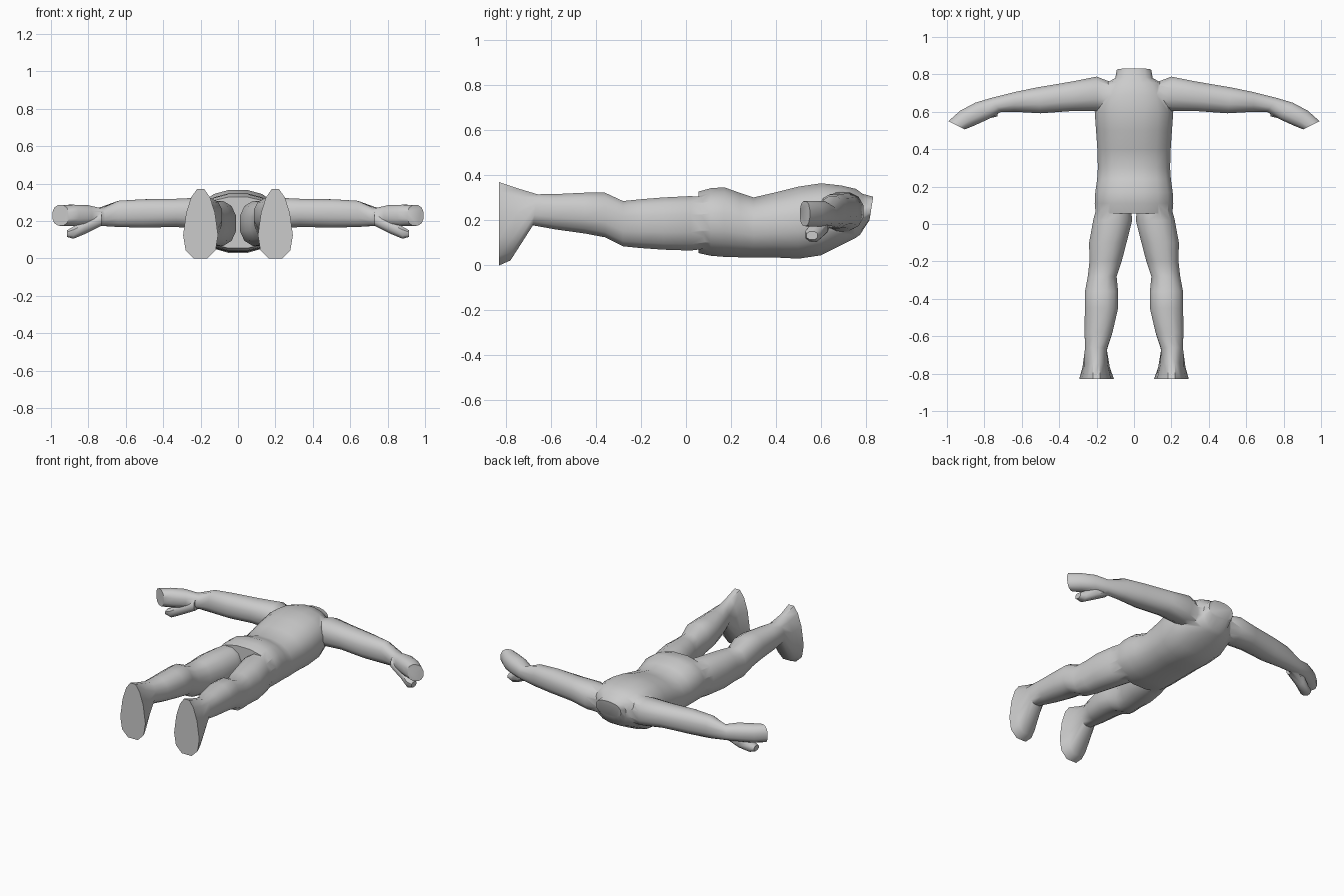
import bpy, bmesh, math

if "Cube" in bpy.data.objects:
    bpy.data.objects.remove(bpy.data.objects["Cube"])


def power(v, e):
    return math.copysign(abs(v) ** e, v)


def loft(name, rings, place, n=12, e=0.85):
    """Skin rings (t0, t1, a0, a1, b0, b1, taper); t tilts from t0 to t1 along axis a."""
    bm = bmesh.new()
    loops = []
    for t0, t1, a0, a1, b0, b1, k in rings:
        loop = []
        for i in range(n):
            ang = 2 * math.pi * (i + 0.5) / n
            s = power(math.cos(ang), e) / power(math.cos(math.pi / n), e)
            c = power(math.sin(ang), e)
            if n % 4 == 0:
                c /= power(math.cos(math.pi / n), e)
            t = (t0 + t1) / 2 + s * (t1 - t0) / 2
            a = (a0 + a1) / 2 + s * (a1 - a0) / 2
            b = (b0 + b1) / 2 + c * (b1 - b0) / 2 * (1 - k * s)
            loop.append(bm.verts.new(place(t, a, b)))
        loops.append(loop)
    for p, q in zip(loops, loops[1:]):
        for i in range(n):
            j = (i + 1) % n
            bm.faces.new((p[i], p[j], q[j], q[i]))
    bm.faces.new(loops[0])
    bm.faces.new(loops[-1])
    bmesh.ops.recalc_face_normals(bm, faces=bm.faces)
    me = bpy.data.meshes.new(name)
    bm.to_mesh(me)
    bm.free()
    ob = bpy.data.objects.new(name, me)
    bpy.context.collection.objects.link(ob)
    return ob


# Torso and neck stub, lying face down: y, low z, high z, half width
torso = [(.055, .055, .055, .328, .205), (.11, .11, .043, .343, .21),
         (.17, .17, .038, .347, .207), (.24, .24, .036, .322, .197),
         (.3, .3, .035, .302, .193), (.4, .4, .035, .325, .196),
         (.5, .5, .03, .35, .203), (.6, .6, .045, .365, .21),
         (.69, .69, .09, .355, .195), (.75, .755, .12, .34, .15),
         (.772, .785, .135, .318, .1), (.815, .832, .2, .305, .092)]
body = loft("body", [(t0, t1, a, b, -w, w, 0) for t0, t1, a, b, w in torso],
            lambda t, a, b: (b, t, a), n=16)

# Leg and foot: y at low/high z, low z, high z, inner x, outer x, taper
leg = [(.13, .13, .08, .30, .02, .19, 0), (.02, .02, .066, .308, .01, .218, 0),
       (-.1, -.1, .07, .302, .04, .24, 0), (-.2, -.2, .077, .294, .066, .238, 0),
       (-.28, -.28, .085, .286, .093, .247, 0), (-.36, -.36, .125, .323, .085, .262, 0),
       (-.45, -.45, .142, .323, .085, .263, 0), (-.58, -.58, .16, .317, .115, .264, 0),
       (-.68, -.66, .178, .316, .145, .262, 0), (-.78, -.74, .022, .34, .135, .27, .25),
       (-.83, -.83, 0, .37, .115, .285, .3)]

# Arm with mitten hand: x at low/high y, low y, high y, low z, high z
arm = [(.1, .1, .63, .75, .14, .31, 0), (.2, .2, .605, .788, .155, .325, 0),
       (.33, .33, .604, .762, .168, .319, 0), (.5, .52, .592, .73, .165, .316, 0),
       (.64, .64, .6, .705, .168, .308, 0), (.71, .77, .6, .672, .175, .268, 0),
       (.78, .85, .56, .648, .175, .285, 0), (.85, .93, .528, .605, .172, .287, 0),
       (.905, .992, .506, .55, .175, .285, 0)]

# Thumb: same layout as the arm
thumb = [(.73, .73, .575, .645, .175, .25, 0), (.82, .82, .555, .63, .13, .205, 0),
         (.88, .88, .53, .6, .105, .17, 0), (.915, .915, .535, .585, .115, .15, 0)]

parts = []
for side in (-1, 1):
    parts.append(loft("leg", leg, lambda t, a, b: (side * b, t, a)))
    parts.append(loft("arm", arm, lambda t, a, b: (side * t, a, b)))
    parts.append(loft("thumb", thumb, lambda t, a, b: (side * t, a, b), n=8))

# Fuse the limbs into one skin
bpy.context.view_layer.objects.active = body
for part in parts:
    mod = body.modifiers.new("fuse", 'BOOLEAN')
    mod.operation = 'UNION'
    mod.solver = 'EXACT'
    mod.object = part
    bpy.ops.object.modifier_apply(modifier=mod.name)
    bpy.data.objects.remove(part)

bpy.ops.object.select_all(action='DESELECT')
body.select_set(True)
bpy.ops.object.shade_smooth_by_angle(angle=math.radians(50))
